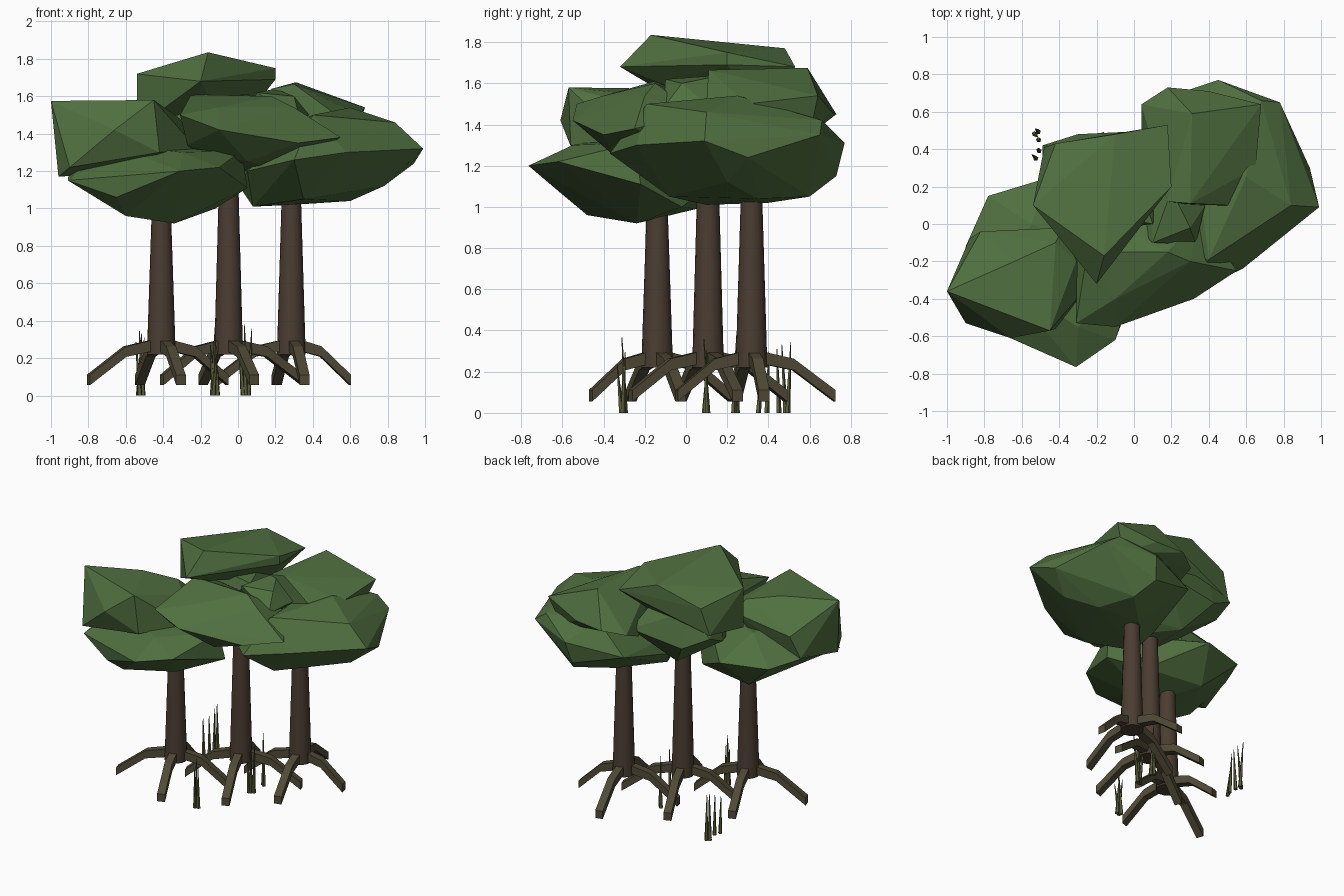
import bpy, bmesh, math, random
from mathutils import Vector, Matrix

random.seed(4)


def material(name, rgb):
    m = bpy.data.materials.new(name)
    m.diffuse_color = (*rgb, 1)
    return m


LEAF = material("leaf_green", (0.08, 0.16, 0.05))
BARK = material("bark_brown", (0.07, 0.047, 0.032))
ROOT = material("root_brown", (0.08, 0.068, 0.037))
REED = material("reed_green", (0.10, 0.11, 0.04))


def finish(bm, name, mat):
    bmesh.ops.recalc_face_normals(bm, faces=bm.faces)
    me = bpy.data.meshes.new(name)
    bm.to_mesh(me)
    bm.free()
    me.materials.append(mat)
    ob = bpy.data.objects.new(name, me)
    bpy.context.collection.objects.link(ob)
    return ob


def trunk(name, x, y, top):
    bm = bmesh.new()
    z0 = 0.22
    bmesh.ops.create_cone(bm, cap_ends=True, segments=16, radius1=0.077, radius2=0.046,
                          depth=top - z0, matrix=Matrix.Translation((x, y, (top + z0) / 2)))
    for f in bm.faces:
        f.smooth = len(f.verts) == 4
    for e in bm.edges:
        e.smooth = all(f.smooth for f in e.link_faces)
    finish(bm, name, BARK)


def root(name, x, y, angle, reach):
    # square section swept outward and down, with a vertical end face
    bm = bmesh.new()
    a = math.radians(angle)
    out, side = Vector((math.cos(a), math.sin(a), 0)), Vector((-math.sin(a), math.cos(a), 0))
    path = [(0.04, 0.27, 0.03), (0.5 * reach, 0.235, 0.028), (reach, 0.083, 0.028)]
    rings = []
    for r, z, h in path:
        c = Vector((x, y, z)) + out * r
        rings.append([bm.verts.new(c + side * (0.027 * s) + Vector((0, 0, h * t)))
                      for s, t in ((-1, -1), (1, -1), (1, 1), (-1, 1))])
    for p, q in zip(rings, rings[1:]):
        for i in range(4):
            j = (i + 1) % 4
            bm.faces.new((p[i], p[j], q[j], q[i]))
    bm.faces.new(rings[0])
    bm.faces.new(rings[-1])
    finish(bm, name, ROOT)


def foliage(name, rim, crown, base):
    # faceted leaf mass: hull around a rim, a crown and an underside
    bm = bmesh.new()
    for p in rim + crown + base:
        bm.verts.new(p)
    bmesh.ops.convex_hull(bm, input=bm.verts)
    loose = [v for v in bm.verts if not v.link_faces]
    bmesh.ops.delete(bm, geom=loose, context='VERTS')
    finish(bm, name, LEAF)


# trunks and arching stilt roots: x, y, top, rotation, four root lengths
trees = [("left", -0.41, -0.14, 1.15, 18, (0.37, 0.37, 0.41, 0.34)),
         ("middle", -0.05, 0.107, 1.35, 20, (0.42, 0.40, 0.38, 0.40)),
         ("right", 0.285, 0.318, 1.25, 11, (0.32, 0.41, 0.40, 0.37))]
for label, x, y, top, turn, lengths in trees:
    trunk(label + "_trunk", x, y, top)
    for i, reach in enumerate(lengths):
        root(f"{label}_root_{i + 1}", x, y, turn + 90 * i, reach)

# clusters of thin upright shoots
for c, (cx, cy, n) in enumerate([(-0.12, -0.29, 4), (-0.525, 0.475, 3), (-0.525, 0.37, 2),
                                 (0.04, 0.10, 3), (0.05, 0.24, 2)]):
    for i in range(n):
        x, y = cx + random.uniform(-.02, .02), cy + random.uniform(-.03, .03)
        h = random.uniform(0.2, 0.38)
        bm = bmesh.new()
        bmesh.ops.create_cone(bm, cap_ends=True, segments=5, radius1=0.014, radius2=0.002,
                              depth=h, matrix=Matrix.Translation((x, y, h / 2)))
        lean = random.uniform(-.025, .025)
        for v in bm.verts:
            if v.co.z > h / 2:
                v.co.x += lean
                v.co.y -= lean
        finish(bm, f"shoot_{c + 1}_{i + 1}", REED)

# left tree foliage
foliage("left_lower_foliage",
        [(-.91, -.5, 1.15), (-.9, -.12, 1.22), (-.78, .15, 1.2), (-.45, .25, 1.2),
         (.05, -.22, 1.11), (-.1, -.62, 1.22), (-.31, -.765, 1.2), (-.65, -.6, 1.06)],
        [(-.55, 0, 1.36), (.02, -.25, 1.31), (-.3, -.55, 1.3), (-.7, -.3, 1.35)],
        [(-.6, -.48, .96), (-.34, -.24, .92), (-.12, -.02, 1.0), (-.55, .05, .99)])
foliage("left_upper_foliage",
        [(-.96, -.4, 1.17), (-.9, -.53, 1.22), (-.66, -.61, 1.42), (-.22, -.3, 1.32),
         (-.31, -.2, 1.48), (-.38, -.02, 1.45), (-.82, -.04, 1.38), (-.88, -.08, 1.22),
         (-.42, -.56, 1.3)],
        [(-1, -.36, 1.575), (-.45, -.57, 1.58), (-.64, -.2, 1.575), (-.42, -.1, 1.53)],
        [(-.5, -.3, 1.2), (-.6, -.1, 1.2)])

# middle tree foliage
foliage("middle_front_foliage",
        [(-.31, -.53, 1.5), (-.1, -.55, 1.42), (.32, -.4, 1.35), (.55, -.25, 1.38),
         (-.3, .1, 1.5), (.35, .05, 1.45)],
        [(.3, -.2, 1.54), (.18, -.15, 1.6), (-.25, -.15, 1.61), (-.1, -.4, 1.54)],
        [(-.27, -.38, 1.34), (.05, -.35, 1.25), (.2, .1, 1.2), (-.2, .1, 1.2)])
foliage("middle_back_foliage",
        [(-.49, .42, 1.45), (-.49, .27, 1.38), (-.3, .48, 1.35), (.1, .5, 1.4),
         (.2, .2, 1.2), (-.3, -.05, 1.25)],
        [(0, .3, 1.62), (-.35, .1, 1.6), (.1, 0, 1.6), (-.3, .4, 1.6)],
        [(-.12, .05, 1.13), (-.15, .32, 1.16), (.05, .15, 1.13)])
foliage("middle_top_foliage",
        [(-.54, .1, 1.72), (-.54, .1, 1.43), (-.48, .41, 1.47), (-.42, .43, 1.66),
         (.18, .53, 1.68), (.2, .2, 1.69), (-.2, -.32, 1.68)],
        [(-.16, -.17, 1.835), (-.1, .48, 1.77), (.2, .2, 1.75)],
        [(.05, .35, 1.5), (-.15, -.1, 1.59), (-.3, .3, 1.45)])

# right tree foliage
foliage("right_lower_foliage",
        [(.99, .09, 1.32), (.94, .3, 1.24), (.78, .65, 1.35), (.68, .66, 1.42),
         (.45, .77, 1.31), (.42, .73, 1.15), (.06, .64, 1.25), (0, .2, 1.13),
         (.05, -.1, 1.2), (.3, -.37, 1.26), (.58, -.24, 1.3), (.84, .1, 1.46)],
        [(.6, .25, 1.54), (.4, -.19, 1.5), (.3, .6, 1.45)],
        [(.08, .1, 1.01), (.3, .4, 1.02), (.35, -.08, 1.05), (.6, .35, 1.04),
         (.78, .2, 1.12), (.5, .6, 1.05)])
foliage("right_upper_foliage",
        [(.4, .71, 1.46), (.18, .73, 1.45), (.68, .64, 1.54), (.65, .3, 1.5),
         (.5, .1, 1.52), (.04, .64, 1.42), (.04, .5, 1.36)],
        [(.31, .59, 1.675), (.18, .12, 1.64), (.3, .11, 1.665)],
        [(.2, .1, 1.4), (.6, .6, 1.35)])
foliage("inner_right_foliage",
        [(.05, -.05, 1.5), (.33, -.11, 1.48), (.38, .1, 1.5), (.1, .2, 1.5)],
        [(.2, .18, 1.64), (.3, -.02, 1.6), (.1, -.1, 1.62)],
        [(.2, .05, 1.35)])
